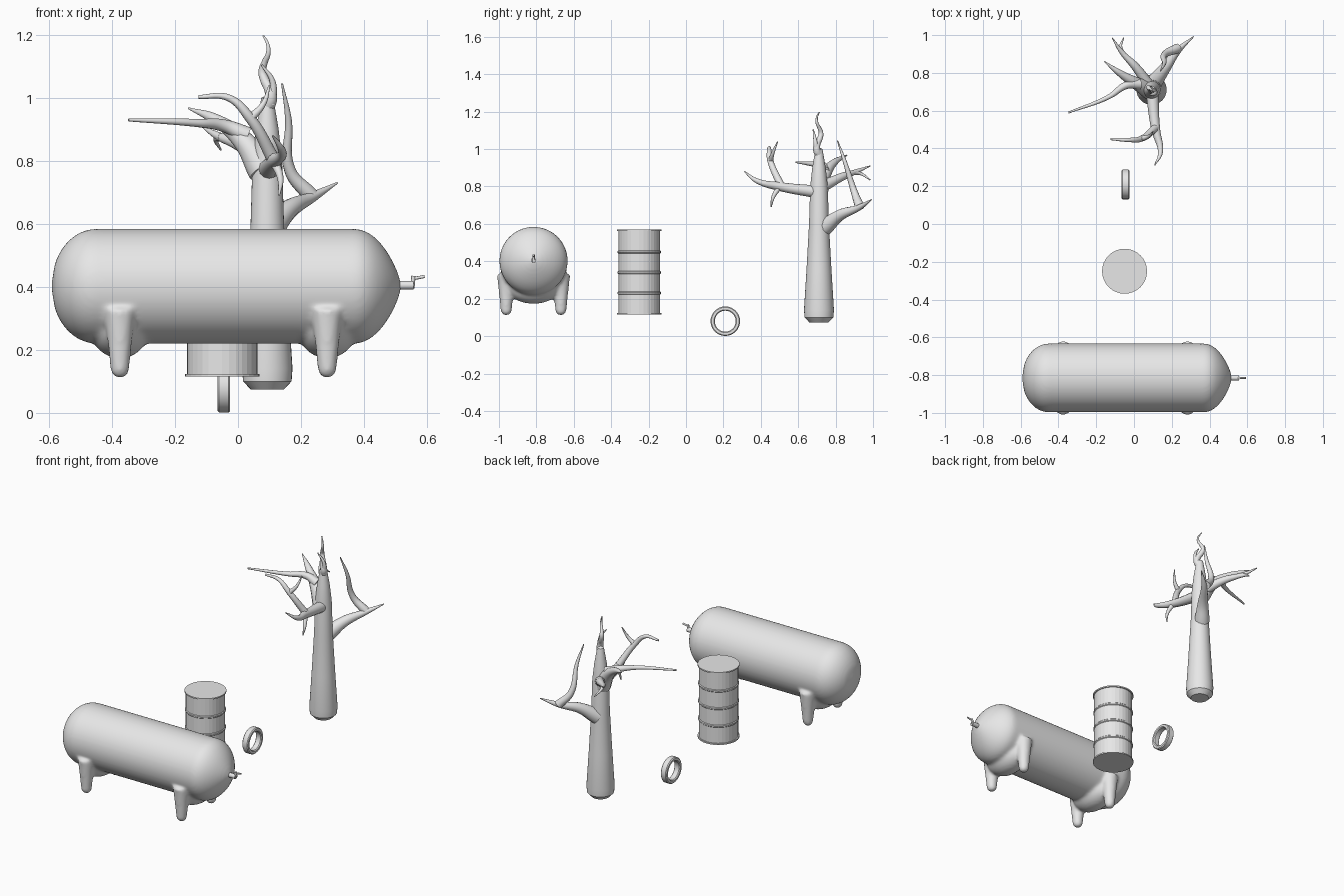
import bpy, bmesh, math
from mathutils import Matrix, Vector

cube = bpy.data.objects.get("Cube")
if cube:
    bpy.data.objects.remove(cube, do_unlink=True)

grey = bpy.data.materials.new("light_grey")
grey.use_nodes = True
grey.diffuse_color = (0.8, 0.8, 0.8, 1)
grey.node_tree.nodes["Principled BSDF"].inputs["Base Color"].default_value = grey.diffuse_color


def select(objects):
    bpy.ops.object.select_all(action="DESELECT")
    for selected in objects:
        selected.select_set(True)
    bpy.context.view_layer.objects.active = objects[0]


def add(name, data):
    obj = bpy.data.objects.new(name, data)
    bpy.context.collection.objects.link(obj)
    obj.data.materials.append(grey)
    return obj


def smooth(obj, angle):
    select([obj])
    bpy.ops.object.shade_smooth_by_angle(angle=math.radians(angle))


def revolve(name, profile, location, segments=32, along_x=False, closed=False):
    """Turn (radius, height) points about z, or about x."""
    bm = bmesh.new()
    verts = [bm.verts.new((radius, 0, height)) for radius, height in profile]
    pairs = list(zip(verts, verts[1:]))
    if closed:
        pairs.append((verts[-1], verts[0]))
    edges = [bm.edges.new(pair) for pair in pairs]
    bmesh.ops.spin(bm, geom=verts + edges, cent=(0, 0, 0), axis=(0, 0, 1),
                   angle=math.tau, steps=segments, use_merge=False)
    bmesh.ops.remove_doubles(bm, verts=bm.verts, dist=0.0002)
    bmesh.ops.recalc_face_normals(bm, faces=bm.faces)
    turn = Matrix.Rotation(math.pi / 2, 4, "Y") if along_x else Matrix()
    bm.transform(Matrix.Translation(location) @ turn)
    mesh = bpy.data.meshes.new(name)
    bm.to_mesh(mesh)
    bm.free()
    return add(name, mesh)


def tube(name, points, start_radius, end_radius=0.003):
    """Smooth path with an evenly tapering thickness, made into a mesh."""
    curve = bpy.data.curves.new(name, "CURVE")
    curve.dimensions = "3D"
    curve.bevel_depth = 1
    curve.bevel_resolution = 4
    curve.resolution_u = 8
    curve.use_fill_caps = True
    spline = curve.splines.new("BEZIER")
    last = len(points) - 1
    spline.bezier_points.add(last)
    for index, (knot, point) in enumerate(zip(spline.bezier_points, points)):
        knot.co = point
        knot.radius = start_radius + (end_radius - start_radius) * index / last
        knot.handle_left_type = knot.handle_right_type = "AUTO"
    select([add(name, curve)])
    bpy.ops.object.convert(target="MESH")
    smooth(bpy.context.object, 60)


# Gas tank: one round end, one pointed end, and legs and saddles fused into one skin
tank_centre = Vector((0, -0.815, 0.402))
tank_radius = 0.182


def tank_end(start, length, power):
    steps = 12
    return [(tank_radius * (1 - (step / steps) ** 2) ** power, start + length * step / steps)
            for step in range(steps + 1)]


round_end = tank_end(-0.45, -0.143, 0.5)
pointed_end = tank_end(0.37, 0.15, 0.8)
parts = [revolve("gas_tank", round_end[::-1] + pointed_end, tank_centre, 64, along_x=True)]
leg_profile = [(0, 0.11), (0.018, 0.115), (0.029, 0.13), (0.038, 0.22), (0.05, 0.33), (0, 0.34)]
for leg_x in (-0.375, 0.283):
    bpy.ops.mesh.primitive_uv_sphere_add(location=(leg_x, tank_centre.y, 0.27))
    saddle = bpy.context.object
    saddle.scale = (0.095, 0.15, 0.097)
    parts.append(saddle)
    for side in (-1, 1):
        foot = (leg_x, tank_centre.y + side * 0.146, 0)
        parts.append(revolve("tank_leg", leg_profile, foot))
select(parts)
bpy.ops.object.join()
tank = bpy.context.object
remesh = tank.modifiers.new("fuse", "REMESH")
remesh.mode = "VOXEL"
remesh.voxel_size = 0.009
soften = tank.modifiers.new("soften", "SMOOTH")
soften.factor = 0.5
soften.iterations = 8
bpy.ops.object.convert(target="MESH")
smooth(bpy.context.object, 60)


# Valve on the pointed end
def valve_part(name, start, end, radius):
    offset = Vector((0, tank_centre.y, 0))
    path = [offset + Vector((x, 0, z)) for x, z in (start, end)]
    tube(name, path, radius, radius)


valve_part("valve_pipe", (0.5, 0.405), (0.557, 0.405), 0.014)
valve_part("valve_stem", (0.553, 0.395), (0.557, 0.435), 0.007)
valve_part("valve_handle", (0.55, 0.425), (0.592, 0.433), 0.005)

# Oil drum: flat lids, rolled rims and three hoops
bottom, top, body, rim, lip = 0.116, 0.57, 0.112, 0.119, 0.008
profile = [(0, bottom), (rim, bottom), (rim, bottom + lip), (body, bottom + lip)]
for hoop in (0.23, 0.34, 0.45):
    for height in (-lip, -lip / 2, lip / 2, lip):
        bulge = lip / 2 if abs(height) < lip else 0
        profile.append((body + bulge, hoop + height))
profile += [(body, top - lip), (rim, top - lip), (rim, top), (0, top)]
revolve("oil_drum", profile, (-0.05, -0.25, 0))

# Tyre standing upright, with a bevelled tread
inner, outer, half, bevel = 0.056, 0.079, 0.02, 0.005
tyre_side = [(inner, half - bevel), (inner + bevel, half), (outer - bevel, half), (outer, half - bevel)]
mirrored_side = [(radius, -height) for radius, height in reversed(tyre_side)]
tyre = revolve("tyre", tyre_side + mirrored_side, (-0.045, 0.21, 0.08), along_x=True, closed=True)
smooth(tyre, 30)

# Dead tree: tapering trunk with a twisted tip
trunk_profile = [(0, 0.074), (0.052, 0.074), (0.077, 0.1), (0.08, 0.14), (0.067, 0.35),
                 (0.053, 0.6), (0.047, 0.8), (0.036, 0.9), (0.019, 1), (0, 1.01)]
trunk = revolve("tree_trunk", trunk_profile, (0.093, 0.711, 0))
smooth(trunk, 35)
twist = []
for step in range(9):
    swing = math.sin(step * math.pi / 2.6) * 0.012
    twist.append((0.095 - step * 0.0015 + swing, 0.71 - swing, 0.97 + step * 0.0285))
tube("trunk_tip", twist, 0.022)

# Bare limbs and their forks
tube("rear_left_limb", [(0.1, 0.74, 0.58), (0.16, 0.82, 0.645), (0.235, 0.92, 0.685),
                        (0.315, 0.992, 0.73)], 0.045)
tube("rear_left_upright", [(0.23, 0.93, 0.69), (0.165, 0.9, 0.77), (0.16, 0.85, 0.93),
                           (0.14, 0.81, 1.045)], 0.026)
tube("right_limb", [(0.08, 0.71, 0.77), (0.02, 0.74, 0.86), (-0.07, 0.795, 0.93),
                    (-0.157, 0.86, 0.967)], 0.05)
tube("right_long_branch", [(0.03, 0.74, 0.88), (-0.04, 0.735, 0.91), (-0.13, 0.675, 0.92),
                           (-0.347, 0.59, 0.93)], 0.028, 0.005)
tube("rear_right_limb", [(0.08, 0.73, 0.8), (0.01, 0.83, 0.85), (-0.065, 0.91, 0.88),
                         (-0.115, 0.985, 0.91)], 0.032)
tube("rear_right_fork", [(-0.05, 0.89, 0.875), (-0.07, 0.935, 0.868), (-0.055, 0.985, 0.835)], 0.014)
tube("front_limb", [(0.095, 0.71, 0.77), (0.115, 0.5, 0.8), (0.14, 0.38, 0.83),
                    (0.11, 0.312, 0.88)], 0.034)
tube("front_upright", [(0.115, 0.51, 0.8), (0.035, 0.45, 0.94), (-0.03, 0.445, 1),
                       (-0.125, 0.45, 1.003)], 0.021, 0.006)
tube("front_upright_fork", [(0.035, 0.45, 0.93), (0.08, 0.465, 0.98), (0.1, 0.49, 1.04)], 0.015)
tube("front_drooping_twig", [(0.115, 0.5, 0.8), (0.135, 0.465, 0.74), (0.13, 0.455, 0.69)], 0.016)
tube("top_twig", [(0.105, 0.7, 0.98), (0.11, 0.69, 1.05), (0.075, 0.68, 1.105)], 0.016)
